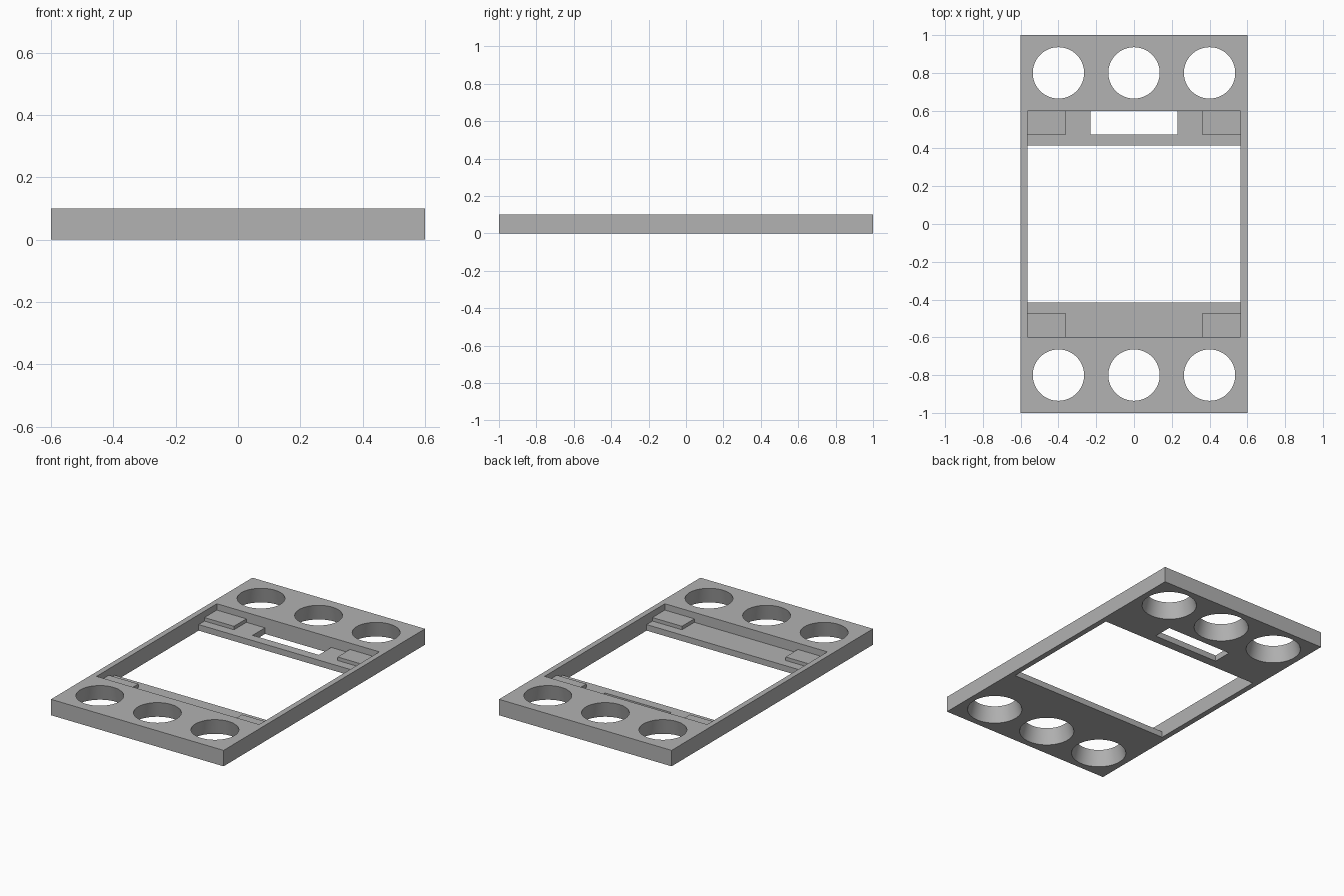
import bpy

cube = bpy.data.objects.get("Cube")
if cube:
    bpy.data.objects.remove(cube, do_unlink=True)

# Plain grey material
GREY = (0.445, 0.445, 0.445, 1)
grey = bpy.data.materials.new("plain_grey")
grey.use_nodes = True
grey.diffuse_color = GREY
grey.node_tree.nodes["Principled BSDF"].inputs["Base Color"].default_value = GREY

HEIGHT, LEDGE_TOP, PAD_TOP = 0.1, 0.038, 0.06
RECESS_X, RECESS_Y = 0.565, 0.597
OPENING_Y, PAD_Y, PAD_X, SLOT_X = 0.416, 0.474, 0.36, 0.23
SINK = 0.005


def box(name, low, high):
    """Axis-aligned box between two corners."""
    centre = [(a + b) / 2 for a, b in zip(low, high)]
    bpy.ops.mesh.primitive_cube_add(size=1, location=centre)
    ob = bpy.context.object
    ob.name = name
    ob.scale = [b - a for a, b in zip(low, high)]
    bpy.ops.object.transform_apply(location=True, rotation=False, scale=True)
    ob.data.materials.append(grey)
    return ob


def cut(target, cutter):
    """Subtract the cutter, then discard it."""
    cutter.hide_render = True
    mod = target.modifiers.new("cut", 'BOOLEAN')
    mod.operation = 'DIFFERENCE'
    mod.solver = 'EXACT'
    mod.object = cutter
    bpy.context.view_layer.objects.active = target
    bpy.ops.object.modifier_apply(modifier=mod.name)
    bpy.data.objects.remove(cutter, do_unlink=True)


# Plate with a sunken recess, a through opening and a rear slot
frame = box("frame_plate", (-0.6, -1, 0), (0.6, 1, HEIGHT))
cut(frame, box("recess_cutter", (-RECESS_X, -RECESS_Y, LEDGE_TOP), (RECESS_X, RECESS_Y, 0.3)))
cut(frame, box("opening_cutter", (-RECESS_X, -OPENING_Y, -0.2), (RECESS_X, OPENING_Y, 0.2)))
cut(frame, box("slot_cutter", (-SLOT_X, PAD_Y, -0.2), (SLOT_X, RECESS_Y, 0.2)))

# Tapered holes, wider underneath: three at each end
R_TOP, R_BOTTOM, EXTRA = 0.136, 0.16, 0.05
flare = (R_BOTTOM - R_TOP) / HEIGHT * EXTRA
for y in (-0.8, 0.8):
    for x in (-0.4, 0, 0.4):
        bpy.ops.mesh.primitive_cone_add(
            vertices=64, radius1=R_BOTTOM + flare, radius2=R_TOP - flare,
            depth=HEIGHT + 2 * EXTRA, location=(x, y, HEIGHT / 2))
        cone = bpy.context.object
        cone.data.materials.append(grey)
        cut(frame, cone)

bpy.ops.object.select_all(action='DESELECT')
frame.select_set(True)
bpy.context.view_layer.objects.active = frame
bpy.ops.object.shade_smooth_by_angle(angle=0.5)

# Raised corner pads on the ledges, sunk slightly into the walls
for end, sy in (("front", -1), ("rear", 1)):
    for side, sx in (("right", -1), ("left", 1)):
        xs = sorted((sx * PAD_X, sx * (RECESS_X + SINK)))
        ys = sorted((sy * PAD_Y, sy * (RECESS_Y + SINK)))
        box(f"{end}_{side}_pad", (xs[0], ys[0], LEDGE_TOP - SINK), (xs[1], ys[1], PAD_TOP))
